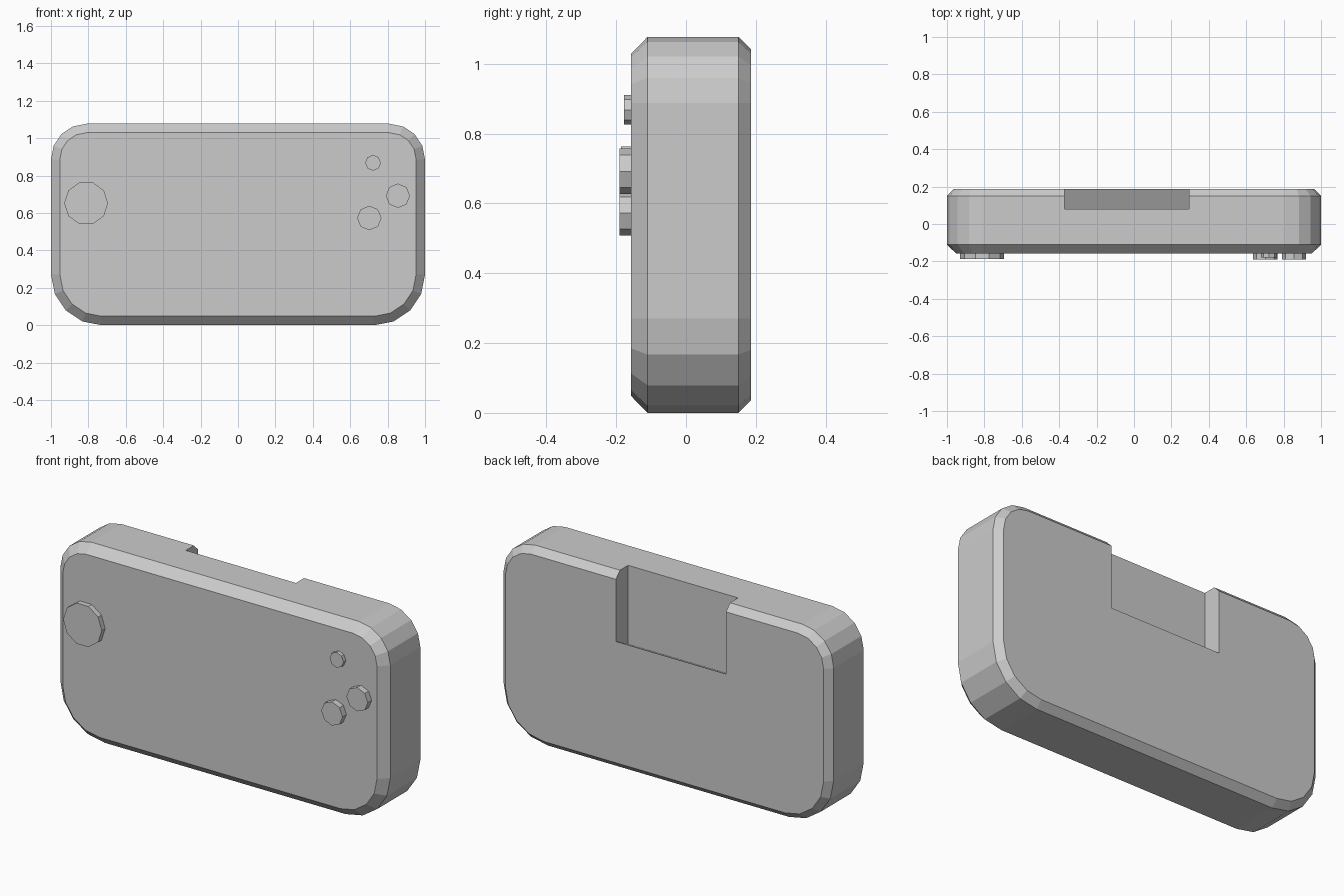
import bpy, bmesh
from math import sin, cos, pi, radians

if "Cube" in bpy.data.objects:
    bpy.data.objects.remove(bpy.data.objects["Cube"], do_unlink=True)

grey = bpy.data.materials.new("plain_grey")
grey.use_nodes = True
colour = (0.6, 0.6, 0.6, 1)
grey.diffuse_color = colour
grey.node_tree.nodes["Principled BSDF"].inputs["Base Color"].default_value = colour


def loft(name, rings):
    """Skin a list of equal-length point rings and cap both ends."""
    bm = bmesh.new()
    loops = [[bm.verts.new(p) for p in ring] for ring in rings]
    for a, b in zip(loops, loops[1:]):
        n = len(a)
        for i in range(n):
            j = (i + 1) % n
            bm.faces.new((a[i], a[j], b[j], b[i]))
    bm.faces.new(loops[0])
    bm.faces.new(loops[-1])
    bmesh.ops.recalc_face_normals(bm, faces=bm.faces)
    mesh = bpy.data.meshes.new(name)
    bm.to_mesh(mesh)
    bm.free()
    mesh.materials.append(grey)
    obj = bpy.data.objects.new(name, mesh)
    bpy.context.collection.objects.link(obj)
    return obj


HEIGHT = 1.077
STEPS = 4


def outline(y, inset):
    """Rounded rectangle with tighter corners at the top than the bottom."""
    points = []
    for sx, top, start in ((1, True, 0), (-1, True, 90), (-1, False, 180), (1, False, 270)):
        full = 0.19 if top else 0.27
        cx = sx * (1 - full)
        cz = HEIGHT - full if top else full
        r = full - inset
        for k in range(STEPS + 1):
            a = radians(start + 90 * k / STEPS)
            points.append((cx + r * cos(a), y, cz + r * sin(a)))
    return points


# Casing with chamfered front and back rims
casing = loft("casing", [outline(-0.157, 0.048), outline(-0.11, 0),
                         outline(0.15, 0), outline(0.186, 0.036)])

# Open recess in the upper back, with a floor that falls inward
section = [(0.08, 0.645), (0.4, 0.813), (0.4, 1.3), (0.08, 1.3)]
cutter = loft("recess_cutter", [[(x, y, z) for y, z in section] for x in (-0.372, 0.295)])
cutter.hide_render = True
cut = casing.modifiers.new("recess", "BOOLEAN")
cut.operation = "DIFFERENCE"
cut.solver = "EXACT"
cut.object = cutter
bpy.context.view_layer.objects.active = casing
bpy.ops.object.modifier_apply(modifier=cut.name)
bpy.data.objects.remove(cutter, do_unlink=True)


def button(name, x, z, r, sides, front):
    angles = [2 * pi * k / sides for k in range(sides)]
    loft(name, [[(x + r * cos(a), y, z + r * sin(a)) for a in angles]
                for y in (front, -0.15)])


# Front dial and buttons
button("large_dial", -0.812, 0.652, 0.117, 10, -0.186)
button("outer_button", 0.855, 0.692, 0.065, 8, -0.19)
button("lower_button", 0.702, 0.573, 0.065, 8, -0.19)
button("small_button", 0.722, 0.868, 0.042, 8, -0.178)
